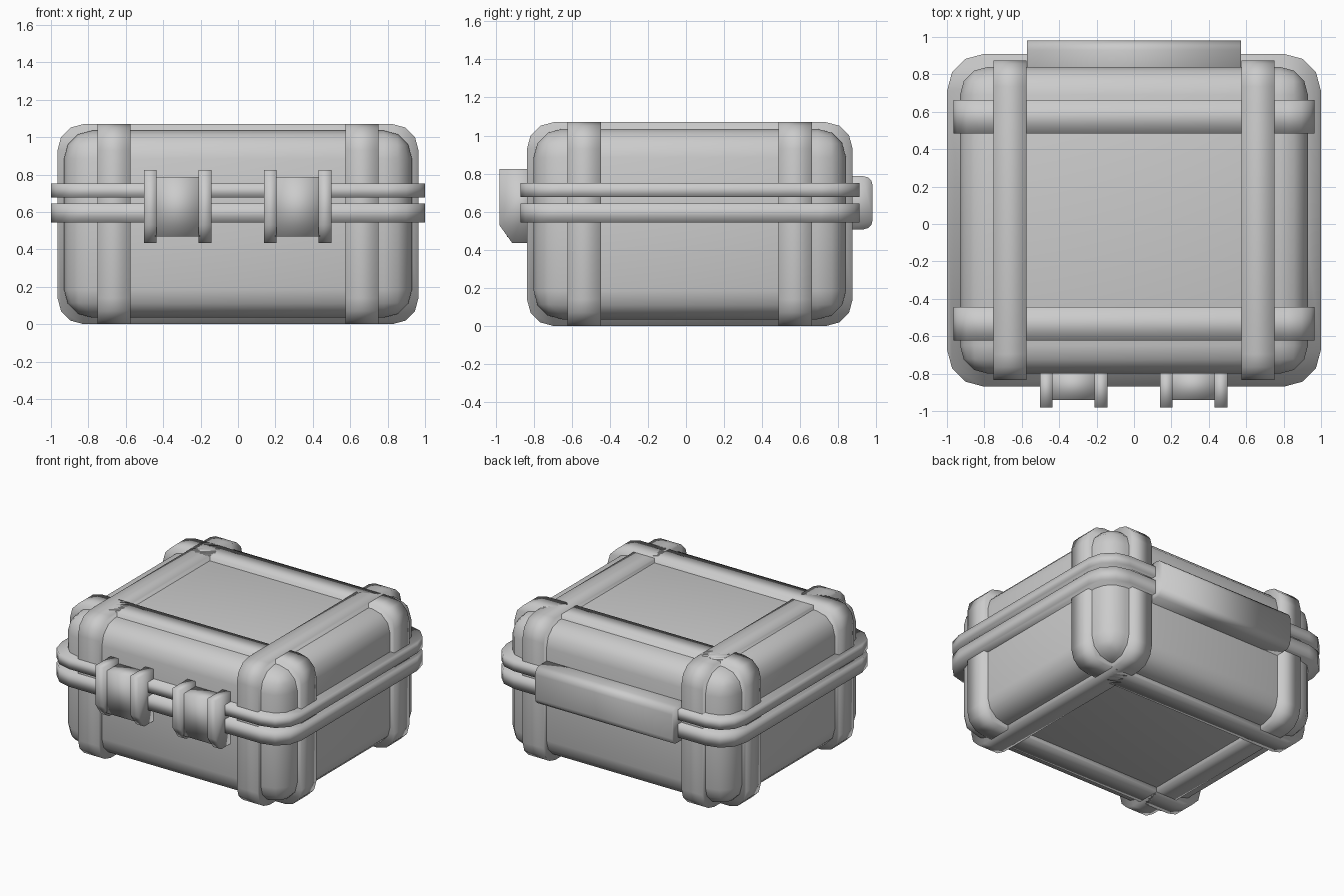
import bpy, bmesh
from math import sin, cos, pi

if "Cube" in bpy.data.objects:
    bpy.data.objects.remove(bpy.data.objects["Cube"])

CY = 0.02              # depth centre of the case shell


def rounded_rect(a0, a1, b0, b1, r, seg=3):
    """Outline of a rounded rectangle as 2D points."""
    pts = []
    corners = [(a1 - r, b1 - r), (a0 + r, b1 - r), (a0 + r, b0 + r), (a1 - r, b0 + r)]
    for i, (ca, cb) in enumerate(corners):
        for k in range(seg + 1):
            t = (i + k / seg) * pi / 2
            pts.append((ca + r * cos(t), cb + r * sin(t)))
    return pts


def finish(name, bm):
    bmesh.ops.recalc_face_normals(bm, faces=bm.faces)
    me = bpy.data.meshes.new(name)
    bm.to_mesh(me)
    bm.free()
    me.shade_smooth()      # soft, pillowy shading over the edges
    ob = bpy.data.objects.new(name, me)
    bpy.context.collection.objects.link(ob)
    return ob


def prism(name, outline, axis, lo, hi):
    """Extrude a 2D outline along an axis from lo to hi."""
    place = {'x': lambda a, b, c: (c, a, b),
             'y': lambda a, b, c: (a, c, b),
             'z': lambda a, b, c: (a, b, c)}[axis]
    bm = bmesh.new()
    rings = [[bm.verts.new(place(a, b, c)) for a, b in outline] for c in (lo, hi)]
    n = len(outline)
    for i in range(n):
        j = (i + 1) % n
        bm.faces.new((rings[0][i], rings[0][j], rings[1][j], rings[1][i]))
    bm.faces.new(rings[0])
    bm.faces.new(rings[1])
    return finish(name, bm)


# Case body: box rounded on every edge
bm = bmesh.new()
bmesh.ops.create_cube(bm, size=1)
for v in bm.verts:
    v.co.x *= 1.86
    v.co.y = v.co.y * 1.64 + CY
    v.co.z = v.co.z * 1.0 + 0.535
bmesh.ops.bevel(bm, geom=bm.edges[:], offset=0.15, segments=3, profile=0.5,
                affect='EDGES')
finish("case_body", bm)

# Raised ribs wrapping around the body in both directions
for s, side in ((-1, "left"), (1, "right")):
    lo, hi = sorted((s * 0.575, s * 0.75))
    prism("rib_" + side, rounded_rect(CY - 0.855, CY + 0.855, 0, 1.07, 0.14),
          'x', lo, hi)
for s, side in ((-1, "front"), (1, "back")):
    lo, hi = sorted((CY + s * 0.465, CY + s * 0.642))
    prism("rib_" + side, rounded_rect(-0.965, 0.965, 0, 1.07, 0.14), 'y', lo, hi)

# Rim flanges of base and lid
rim = rounded_rect(-1.0, 1.0, CY - 0.89, CY + 0.89, 0.2)
prism("base_rim", rim, 'z', 0.543, 0.644)
prism("lid_rim", rim, 'z', 0.676, 0.752)

# Two front latches: a plate between two cheeks
cheek = [(-0.78, 0.435), (-0.912, 0.435), (-0.98, 0.53), (-0.98, 0.825), (-0.78, 0.825)]
plate = [(-0.78, 0.468), (-0.94, 0.468), (-0.94, 0.788), (-0.78, 0.788)]
for cx, side in ((-0.323, "left"), (0.319, "right")):
    prism("latch_plate_" + side, plate, 'x', cx - 0.12, cx + 0.12)
    for s, part in ((-1, "a"), (1, "b")):
        lo, hi = sorted((cx + s * 0.112, cx + s * 0.18))
        prism("latch_cheek_" + side + "_" + part, cheek, 'x', lo, hi)

# Rear hinge cover, rounded on its outer edges
prism("hinge", rounded_rect(0.79, 0.98, 0.507, 0.787, 0.05), 'x', -0.572, 0.572)
